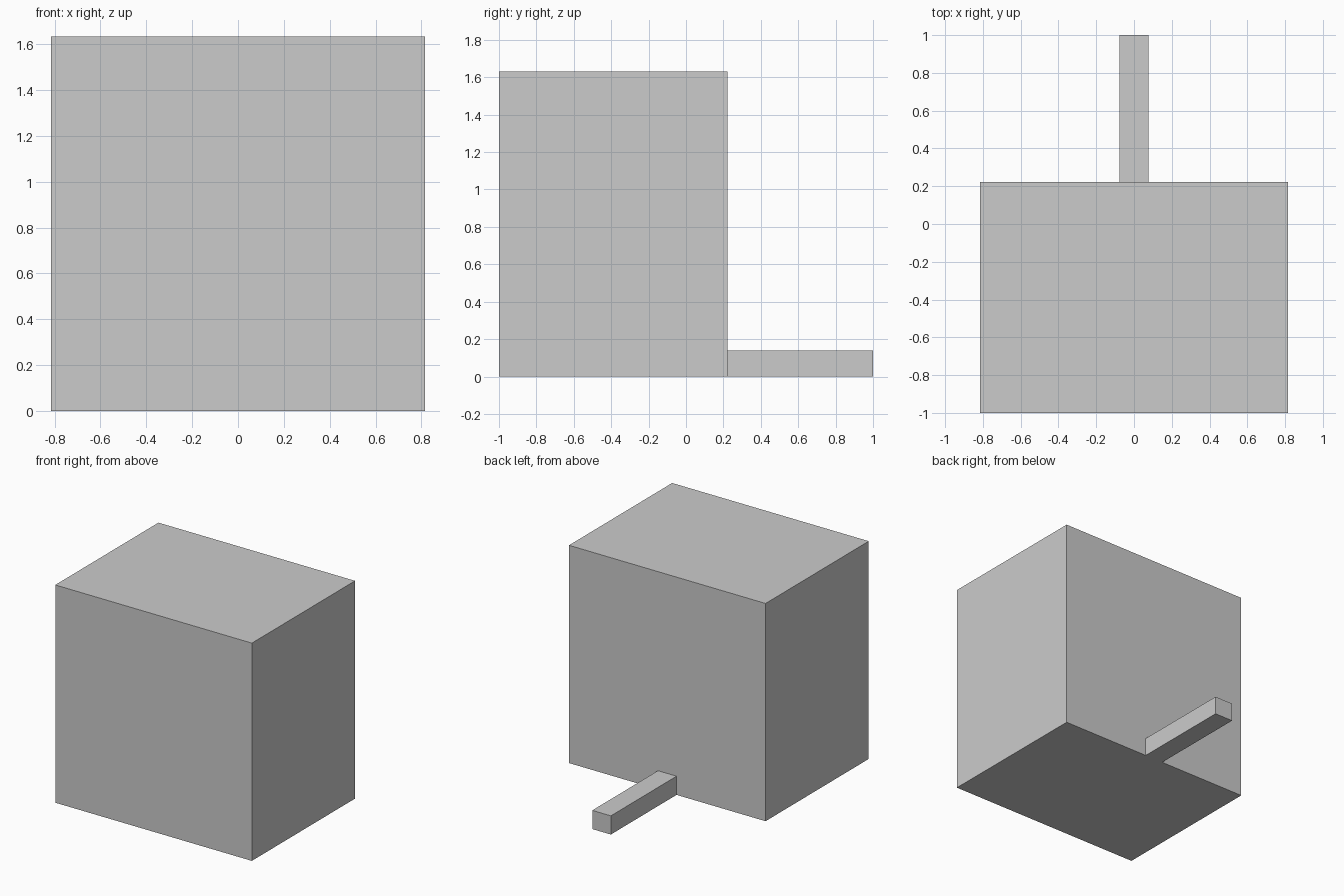
import bpy
import bmesh
from mathutils import Matrix, Vector

if "Cube" in bpy.data.objects:
    bpy.data.objects.remove(bpy.data.objects["Cube"])


def box(name, lo, hi, open_front=False):
    """Axis-aligned box between two corners, optionally without its -y face."""
    lo, hi = Vector(lo), Vector(hi)
    bm = bmesh.new()
    bmesh.ops.create_cube(bm, size=1, matrix=Matrix.LocRotScale((lo + hi) / 2, None, hi - lo))
    if open_front:
        bm.normal_update()
        front = [f for f in bm.faces if f.normal.y < -0.9]
        bmesh.ops.delete(bm, geom=front, context='FACES_ONLY')
    mesh = bpy.data.meshes.new(name)
    bm.to_mesh(mesh)
    bm.free()
    obj = bpy.data.objects.new(name, mesh)
    bpy.context.collection.objects.link(obj)
    return obj


BACK = 0.222  # y of the block's rear face

# Main block
box("main_block", (-0.815, -1, 0), (0.815, BACK, 1.632))

# Bar sticking out of the rear at floor level, open where it meets the block
box("rear_bar", (-0.077, BACK, 0), (0.077, 1, 0.14), open_front=True)
